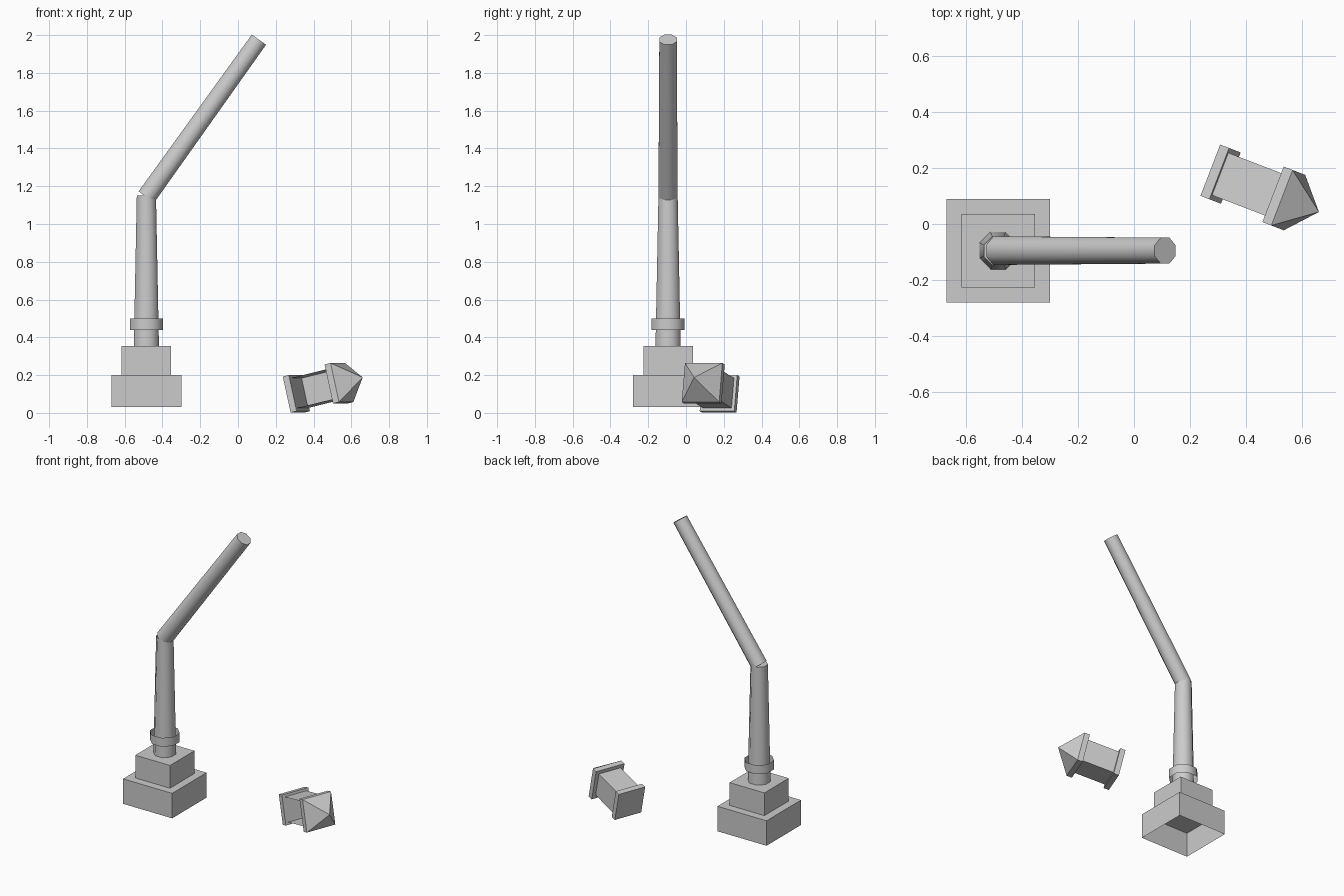
import bpy, bmesh, math
from mathutils import Vector, Matrix

default = bpy.data.objects.get("Cube")
if default:
    bpy.data.objects.remove(default)

metal = bpy.data.materials.new("grey_metal")
metal.use_nodes = True
GREY = (0.6, 0.6, 0.6, 1)
metal.diffuse_color = GREY
metal.node_tree.nodes["Principled BSDF"].inputs["Base Color"].default_value = GREY

BASE = Vector((-0.485, -0.095, 0))


def finish(name, bm, matrix=Matrix(), smooth=False):
    mesh = bpy.data.meshes.new(name)
    bm.to_mesh(mesh)
    bm.free()
    obj = bpy.data.objects.new(name, mesh)
    bpy.context.collection.objects.link(obj)
    obj.matrix_world = matrix
    mesh.materials.append(metal)
    if smooth:
        bpy.ops.object.select_all(action="DESELECT")
        obj.select_set(True)
        bpy.context.view_layer.objects.active = obj
        bpy.ops.object.shade_smooth_by_angle(angle=math.radians(50))
    return obj


def block(name, width, z0, z1, matrix, open_dir=None):
    """Square block along local z; the face towards open_dir is left out."""
    bm = bmesh.new()
    bmesh.ops.create_cube(bm, size=1)
    bm.normal_update()
    if open_dir:
        gone = [f for f in bm.faces if f.normal.dot(Vector(open_dir)) > 0.9]
        bmesh.ops.delete(bm, geom=gone, context="FACES_ONLY")
    bmesh.ops.scale(bm, vec=(width, width, z1 - z0), verts=bm.verts)
    bmesh.ops.translate(bm, vec=(0, 0, (z0 + z1) / 2), verts=bm.verts)
    return finish(name, bm, matrix)


def tube(name, start, end, r0, r1, caps=True):
    """Eight-sided tapered tube between two points."""
    axis = end - start
    bm = bmesh.new()
    bmesh.ops.create_cone(bm, cap_ends=caps, segments=8, radius1=r0,
                          radius2=r1, depth=axis.length)
    tilt = Matrix.Rotation(math.atan2(axis.x, axis.z), 4, "Y")
    spin = Matrix.Rotation(math.pi / 8, 4, "Z")
    place = Matrix.Translation((start + end) / 2) @ tilt @ spin
    return finish(name, bm, place, smooth=True)


# Stepped pedestal, the lower step hollow from below
pedestal = Matrix.Translation(BASE)
block("pedestal_lower", 0.37, 0.03, 0.2, pedestal, open_dir=(0, 0, -1))
block("pedestal_upper", 0.262, 0.2, 0.355, pedestal, open_dir=(0, 0, -1))

# Snapped post with a loose open collar
def up(z):
    return BASE + Vector((0, 0, z))

tube("lower_post", up(0.355), up(1.15), 0.072, 0.055)
tube("post_collar", up(0.44), up(0.5), 0.094, 0.094, caps=False)
tube("bent_upper_post", up(1.143), Vector((0.111, BASE.y, 1.976)), 0.055, 0.05)

# Fallen lantern: local z runs from its foot to the roof tip
foot = Vector((0.293, 0.184, 0.097))
tip = Vector((0.66, 0.043, 0.188))
length = (tip - foot).length
along = (tip - foot).normalized()
side = Vector((0, 0, 1)).cross(along).normalized()
top = along.cross(side)
lantern = Matrix.Translation(foot) @ Matrix((side, top, along)).transposed().to_4x4()
# keep the frame right-handed
if lantern.determinant() < 0:
    lantern = lantern @ Matrix.Diagonal((1, -1, 1, 1))

block("lantern_foot", 0.196, 0, 0.035, lantern)
# The body has lost the pane on its near side
block("lantern_body", 0.162, 0.035, 0.248, lantern, open_dir=(-1, 0, 0))
block("lantern_rim", 0.212, 0.248, 0.283, lantern)

bm = bmesh.new()
bmesh.ops.create_cone(bm, cap_ends=True, segments=4, radius1=0.212 / math.sqrt(2),
                      radius2=0, depth=length - 0.283)
bmesh.ops.rotate(bm, matrix=Matrix.Rotation(math.pi / 4, 3, "Z"), verts=bm.verts)
bmesh.ops.translate(bm, vec=(0, 0, (length + 0.283) / 2), verts=bm.verts)
finish("lantern_roof", bm, lantern)
